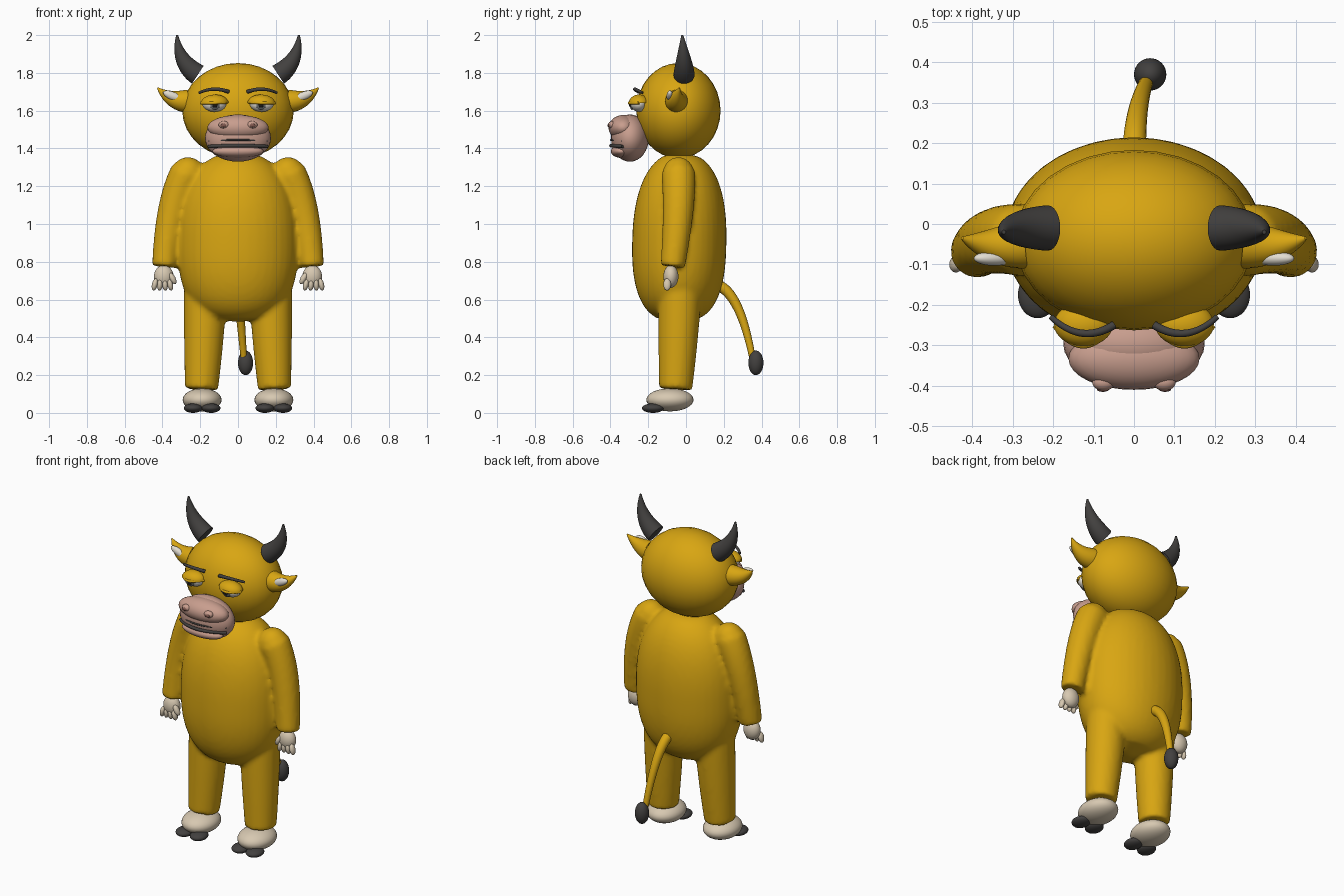
import bpy, bmesh, math
from mathutils import Vector, Matrix

cube = bpy.data.objects.get("Cube")
if cube:
    bpy.data.objects.remove(cube, do_unlink=True)


def material(name, *rgb):
    mat = bpy.data.materials.new(name)
    mat.use_nodes = True
    mat.diffuse_color = (*rgb, 1)
    shader = next(n for n in mat.node_tree.nodes if n.type == 'BSDF_PRINCIPLED')
    shader.inputs["Base Color"].default_value = (*rgb, 1)
    return mat


GOLD = material("golden yellow", .69, .38, .006)
PINK = material("muzzle pink", .58, .34, .27)
ROSE = material("nostril rose", .22, .1, .08)
CREAM = material("cream", .68, .58, .44)
CHARCOAL = material("charcoal", .055, .052, .05)
WHITE = material("eye white", .76, .72, .64)
GREY = material("iris grey", .15, .16, .16)
BLACK = material("black", .01, .01, .01)


def finish(bm, name, mat):
    bmesh.ops.recalc_face_normals(bm, faces=bm.faces)
    mesh = bpy.data.meshes.new(name)
    bm.to_mesh(mesh)
    bm.free()
    mesh.materials.append(mat)
    part = bpy.data.objects.new(name, mesh)
    bpy.context.collection.objects.link(part)
    bpy.ops.object.select_all(action='DESELECT')
    part.select_set(True)
    bpy.context.view_layer.objects.active = part
    bpy.ops.object.shade_smooth_by_angle(angle=math.radians(45))
    return part


def loft(bm, place, radius, depth=1, sides=24, steps=20):
    """Sweep an ellipse along place(t), sized by radius(t), with flat ends."""
    rings = []
    for i in range(steps + 1):
        t = i / steps
        tangent = (place(t + .01) - place(t - .01)).normalized()
        across = Vector((0, 1, 0)).cross(tangent).normalized()
        forward = tangent.cross(across) * depth
        size = max(radius(t), .002)
        angles = [math.tau * k / sides for k in range(sides)]
        rings.append([bm.verts.new(place(t) + size * (across * math.cos(a) + forward * math.sin(a)))
                      for a in angles])
    for low, high in zip(rings, rings[1:]):
        for k in range(sides):
            n = (k + 1) % sides
            bm.faces.new((low[k], low[n], high[n], high[k]))
    bm.faces.new(rings[0][::-1])
    bm.faces.new(rings[-1])


def add_tube(bm, start, bend, end, thick, thin, s):
    """Tapering tube on a three-point curve, mirrored by s."""
    a, b, c = (Vector((s * p[0], p[1], p[2])) for p in (start, bend, end))
    loft(bm, lambda t: a * (1 - t) ** 2 + b * 2 * t * (1 - t) + c * t * t,
         lambda t: thick + (thin - thick) * t ** 1.5)


def tube(name, mat, start, bend, end, thick, thin, s=1):
    bm = bmesh.new()
    add_tube(bm, start, bend, end, thick, thin, s)
    return finish(bm, name, mat)


def add_ball(bm, centre, radii, s=1, tilt=0):
    x, y, z = centre
    bmesh.ops.create_uvsphere(
        bm, u_segments=32, v_segments=16, radius=1,
        matrix=Matrix.Translation((s * x, y, z)) @ Matrix.Rotation(s * tilt, 4, 'Y')
        @ Matrix.Diagonal((*radii, 1)))


def ball(name, mat, centre, radii, s=1, tilt=0):
    bm = bmesh.new()
    add_ball(bm, centre, radii, s, tilt)
    return finish(bm, name, mat)


# Fused suit: egg-shaped torso, shoulders, arms and legs
bm = bmesh.new()
loft(bm, lambda t: Vector((0, -.04 + .02 * t * t, .48 + .9 * t)),
     lambda t: .32 * (1 - abs(2 * t ** .9 - 1) ** 2.4) ** .42, depth=.78, sides=40, steps=40)
for s in (-1, 1):
    add_ball(bm, (.265, -.04, 1.26), (.09, .085, .095), s)
    add_tube(bm, (.27, -.04, 1.27), (.36, -.03, 1.1), (.39, -.07, .775), .09, .065, s)
    add_tube(bm, (.17, -.03, .7), (.18, -.04, .4), (.193, -.055, .125), .115, .088, s)
suit = finish(bm, "body_suit", GOLD)
fuse = suit.modifiers.new("fuse", 'REMESH')
fuse.mode = 'VOXEL'
fuse.voxel_size = .014
fuse.use_smooth_shade = True
soften = suit.modifiers.new("soften", 'SMOOTH')
soften.iterations = 4

# Head and muzzle
ball("head", GOLD, (0, -.04, 1.6), (.295, .223, .252))
ball("muzzle", PINK, (0, -.297, 1.455), (.175, .1, .125))
ball("upper_muzzle", PINK, (0, -.333, 1.51), (.162, .077, .067))
ball("lower_lip", PINK, (0, -.343, 1.385), (.135, .055, .035))
for name, z, thick in (("mouth_line", 1.41, .009), ("lip_crease", 1.44, .005)):
    tube(name, CHARCOAL, (-.155, -.335, z), (0, -.46, z + .01), (.155, -.335, z), thick, thick)

# Tail with tuft
tube("tail", GOLD, (0, .15, .68), (0, .28, .66), (.03, .35, .3), .03, .017)
ball("tail_tuft", CHARCOAL, (.04, .37, .265), (.04, .04, .065))

for s, side in ((-1, "right_"), (1, "left_")):
    # Horn and ear
    tube(side + "horn", CHARCOAL, (.213, -.01, 1.79), (.32, -.01, 1.86), (.322, -.02, 2),
         .056, .005, s)
    tube(side + "ear", GOLD, (.27, -.05, 1.65), (.36, -.06, 1.65), (.425, -.035, 1.72),
         .06, .004, s)
    ball(side + "inner_ear", WHITE, (.345, -.085, 1.677), (.055, .018, .022), s, tilt=-.4)

    # Eye, heavy lid and brow
    ball(side + "eye", WHITE, (.125, -.25, 1.636), (.064, .043, .042), s)
    ball(side + "iris", GREY, (.122, -.285, 1.63), (.026, .012, .026), s)
    ball(side + "pupil", BLACK, (.122, -.294, 1.63), (.014, .007, .014), s)
    lid = bmesh.new()
    add_ball(lid, (.125, -.248, 1.64), (.073, .055, .045), s, tilt=.06)
    bmesh.ops.bisect_plane(lid, geom=lid.verts[:] + lid.edges[:] + lid.faces[:],
                           plane_co=(0, 0, 1.64), plane_no=(0, 0, 1), clear_inner=True)
    bmesh.ops.holes_fill(lid, edges=[e for e in lid.edges if e.is_boundary])
    finish(lid, side + "eyelid", GOLD)
    tube(side + "eyelid_rim", GOLD, (.055, -.25, 1.645), (.125, -.35, 1.64), (.195, -.25, 1.64),
         .008, .008, s)
    tube(side + "eyebrow", CHARCOAL, (.05, -.25, 1.7), (.13, -.3, 1.73), (.205, -.23, 1.695),
         .01, .007, s)

    # Nostril
    ball(side + "nostril_rim", PINK, (.075, -.392, 1.525), (.028, .02, .02), s)
    ball(side + "nostril", ROSE, (.077, -.409, 1.522), (.015, .006, .01), s)

    # Hand with fingers and thumb
    ball(side + "palm", CREAM, (.393, -.08, .722), (.052, .04, .06), s)
    for i in range(4):
        spread = i - 1.5
        ball(side + "finger", CREAM, (.4 + .027 * spread, -.1, .68), (.015, .02, .033), s,
             tilt=-.15 * spread)
    ball(side + "thumb", CREAM, (.347, -.1, .712), (.016, .018, .034), s, tilt=.5)

    # Foot with split hoof
    ball(side + "foot", CREAM, (.19, -.085, .069), (.103, .125, .061), s)
    for x in (.142, .238):
        ball(side + "hoof_toe", CHARCOAL, (x, -.175, .025), (.049, .058, .025), s)
